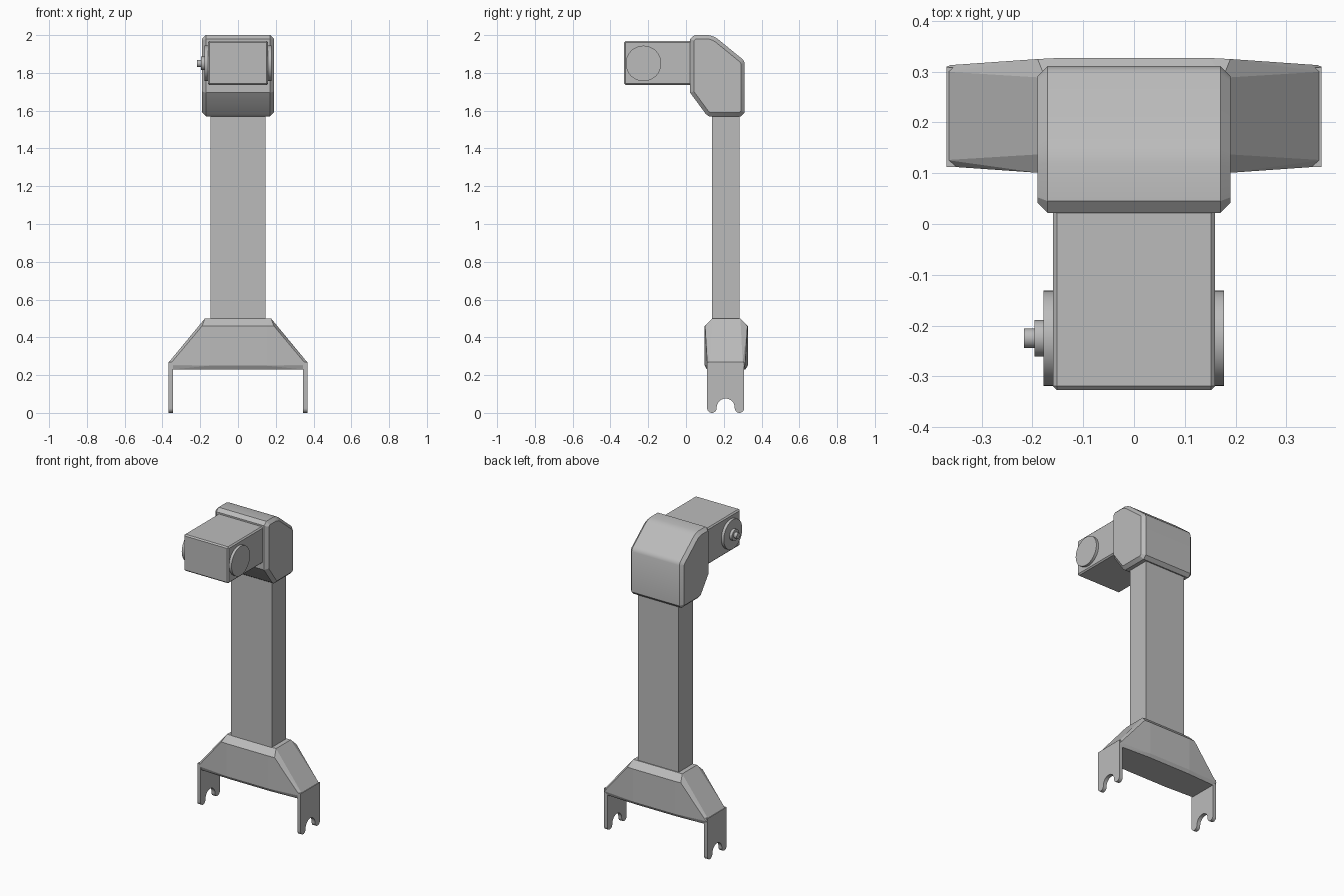
import bpy, bmesh, math
from mathutils import Vector

cube = bpy.data.objects.get("Cube")
if cube:
    bpy.data.objects.remove(cube)

grey = bpy.data.materials.new("plain grey")
grey.use_nodes = True
COLOUR = (0.5, 0.5, 0.5, 1)
grey.diffuse_color = COLOUR
grey.node_tree.nodes["Principled BSDF"].inputs["Base Color"].default_value = COLOUR


def finish(name, bm, angle=20):
    bmesh.ops.recalc_face_normals(bm, faces=bm.faces)
    mesh = bpy.data.meshes.new(name)
    bm.to_mesh(mesh)
    bm.free()
    mesh.materials.append(grey)
    obj = bpy.data.objects.new(name, mesh)
    bpy.context.collection.objects.link(obj)
    bpy.ops.object.select_all(action='DESELECT')
    obj.select_set(True)
    bpy.context.view_layer.objects.active = obj
    bpy.ops.object.shade_smooth_by_angle(angle=math.radians(angle))
    return obj


def prism(name, profile, x0, x1, chamfer=0, angle=20):
    """Extrude a (y, z) profile along x, with optional chamfered ends."""
    bm = bmesh.new()
    face = bm.faces.new([bm.verts.new((x0, y, z)) for y, z in profile])
    ext = bmesh.ops.extrude_face_region(bm, geom=[face])
    moved = [v for v in ext["geom"] if isinstance(v, bmesh.types.BMVert)]
    bmesh.ops.translate(bm, verts=moved, vec=(x1 - x0, 0, 0))
    if chamfer:
        rims = [e for e in bm.edges if abs(e.verts[0].co.x - e.verts[1].co.x) < 1e-5]
        bmesh.ops.bevel(bm, geom=rims, offset=chamfer, segments=1, affect='EDGES')
    return finish(name, bm, angle)


def box(name, lo, hi, chamfer=0):
    bm = bmesh.new()
    bmesh.ops.create_cube(bm, size=1)
    for v in bm.verts:
        v.co = Vector([(a + b) / 2 + c * (b - a) for a, b, c in zip(lo, hi, v.co)])
    if chamfer:
        bmesh.ops.bevel(bm, geom=bm.edges[:], offset=chamfer, segments=1, affect='EDGES')
    return finish(name, bm)


def arc(cy, cz, r, start, end, steps):
    angles = [math.radians(start + (end - start) * i / steps) for i in range(steps + 1)]
    return [(cy + r * math.cos(a), cz + r * math.sin(a)) for a in angles]


# Forked legs: rounded prongs either side of an arched notch
MID = 0.21
leg = [(0.112, 0.27)]
leg += arc(0.137, 0.025, 0.025, 180, 360, 10)
leg += arc(MID, 0.028, 0.048, 180, 0, 14)
leg += arc(0.283, 0.025, 0.025, 180, 360, 10)
leg += [(0.308, 0.27)]
prism("left_fork_leg", leg, 0.345, 0.369)
prism("right_fork_leg", leg, -0.369, -0.345)

# Flared base: convex body mirrored in both horizontal directions
corners = [(0.175, 0.075, 0.5), (0.19, 0.112, 0.46), (0.15, 0.114, 0.46),
           (0.362, 0.1, 0.255), (0.369, 0.087, 0.265), (0.369, 0.097, 0.25),
           (0.15, 0.114, 0.25), (0.345, 0.1, 0.25), (0.345, 0.092, 0.23),
           (0.15, 0.102, 0.23)]
bm = bmesh.new()
for x, y, z in corners:
    for sx in (-1, 1):
        for sy in (-1, 1):
            bm.verts.new((sx * x, 0.213 + sy * y, z))
hull = bmesh.ops.convex_hull(bm, input=bm.verts[:])
bmesh.ops.delete(bm, geom=[v for v in bm.verts if not v.link_faces], context='VERTS')
bmesh.ops.dissolve_limit(bm, angle_limit=math.radians(1), verts=bm.verts[:], edges=bm.edges[:])
finish("flared_base", bm, 1)

# Column
box("column", (-0.145, 0.137, 0.48), (0.145, 0.282, 1.62))

# Head housing with chamfered sides and rounded top
head = [(0.022, 1.695), (0.105, 1.582), (0.122, 1.57), (0.29, 1.57), (0.311, 1.59),
        (0.311, 1.85), (0.304, 1.867), (0.185, 1.963)]
head = head[:-1] + [(0.295, 1.876), (0.17, 1.978), (0.15, 1.991), (0.12, 2.0),
                    (0.045, 2.0), (0.022, 1.98)]
prism("head_housing", head, -0.19, 0.19, 0.02, 25)

# Forward arm box
box("arm_box", (-0.16, -0.327, 1.735), (0.16, 0.06, 1.97), 0.008)


# Side discs and stepped knob
def disc(name, radius, x0, x1):
    prism(name, arc(-0.225, 1.85, radius, 0, 352.5, 47), x0, x1)


disc("left_disc", 0.094, 0.15, 0.177)
disc("right_disc", 0.094, -0.178, -0.15)
disc("knob_collar", 0.036, -0.196, -0.17)
disc("knob_tip", 0.019, -0.217, -0.19)
